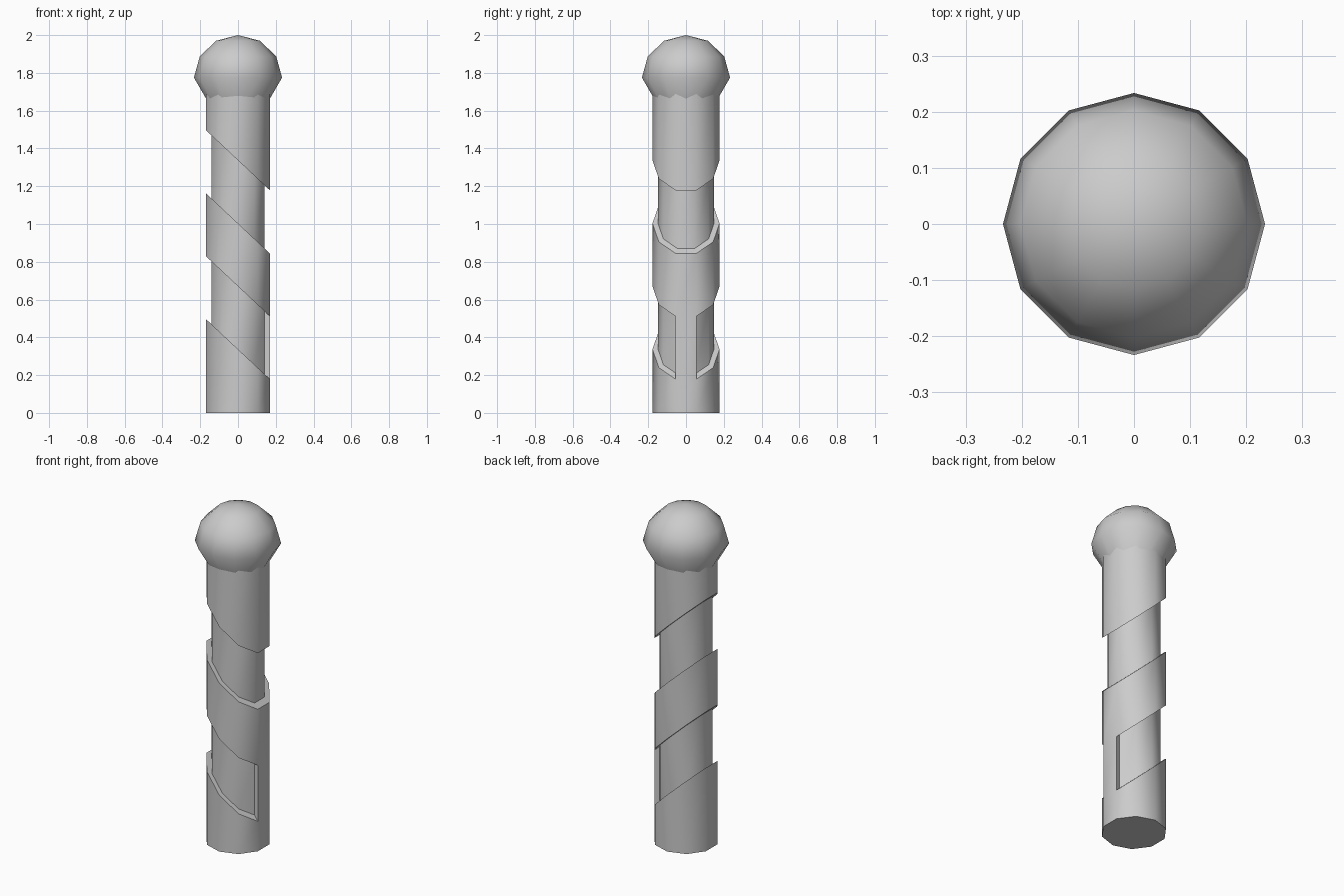
import bpy, bmesh, math

if "Cube" in bpy.data.objects:
    bpy.data.objects.remove(bpy.data.objects["Cube"])

R_OUT, R_IN, SIDES = 0.1775, 0.148, 10
SLOPE = 0.94                                   # tilt of the diagonal cuts
CUTS = [0.337, 0.67, 1.003, 1.337]             # cut heights on the axis


def finish(name, bm, angle):
    bmesh.ops.recalc_face_normals(bm, faces=bm.faces)
    mesh = bpy.data.meshes.new(name)
    bm.to_mesh(mesh)
    bm.free()
    obj = bpy.data.objects.new(name, mesh)
    bpy.context.collection.objects.link(obj)
    bpy.ops.object.select_all(action='DESELECT')
    obj.select_set(True)
    bpy.context.view_layer.objects.active = obj
    bpy.ops.object.shade_smooth_by_angle(angle=math.radians(angle))
    return obj


def ring(bm, r, z, n):
    return [bm.verts.new((r * math.cos(math.pi / 2 + k * math.tau / n),
                          r * math.sin(math.pi / 2 + k * math.tau / n), z)) for k in range(n)]


def bridge(bm, a, b):
    n = len(a)
    for k in range(n):
        bm.faces.new((a[k], a[(k + 1) % n], b[(k + 1) % n], b[k]))


# Handle: ten-sided shaft sliced by four slanted planes
bm = bmesh.new()
low, high = ring(bm, R_OUT, 0, SIDES), ring(bm, R_OUT, 1.70, SIDES)
bridge(bm, low, high)
bm.faces.new(low[::-1])
bm.faces.new(high)
for c in CUTS:
    bmesh.ops.bisect_plane(bm, geom=bm.verts[:] + bm.edges[:] + bm.faces[:],
                           plane_co=(0, 0, c), plane_no=(SLOPE, 0, 1))
bmesh.ops.recalc_face_normals(bm, faces=bm.faces)

# Recessed diagonal bands; the lower one skips the right-hand face
for lo, hi, skip in ((CUTS[0], CUTS[1], True), (CUTS[2], CUTS[3], False)):
    band = []
    for f in bm.faces:
        p = f.calc_center_median()
        if abs(f.normal.z) < 0.1 and lo < p.z + SLOPE * p.x < hi:
            if R_OUT * 0.9 < p.xy.length and not (skip and f.normal.x > 0.95):
                band.append(f)
    new = bmesh.ops.extrude_face_region(bm, geom=band)['geom']
    for v in new:
        if isinstance(v, bmesh.types.BMVert):
            old_x = v.co.x
            v.co.x *= R_IN / R_OUT
            v.co.y *= R_IN / R_OUT
            v.co.z += SLOPE * (old_x - v.co.x)   # slide along the cut plane
    left = [f for f in band if f.is_valid]
    if left:
        bmesh.ops.delete(bm, geom=left, context='FACES')
    bm.normal_update()
finish("handle", bm, 40)

# Ball knob: domed top, conical underside running into the handle
bm = bmesh.new()
R = 0.2335
prev = None
for r, z in ((R / 2, 1.574), (R, 1.775), (R * 0.866, 1.887), (R / 2, 1.970)):
    cur = ring(bm, r, z, 12)
    if prev:
        bridge(bm, prev, cur)
    else:
        bm.faces.new(cur[::-1])
    prev = cur
tip = bm.verts.new((0, 0, 2.0))
for k in range(12):
    bm.faces.new((prev[k], prev[(k + 1) % 12], tip))
finish("ball_knob", bm, 60)
